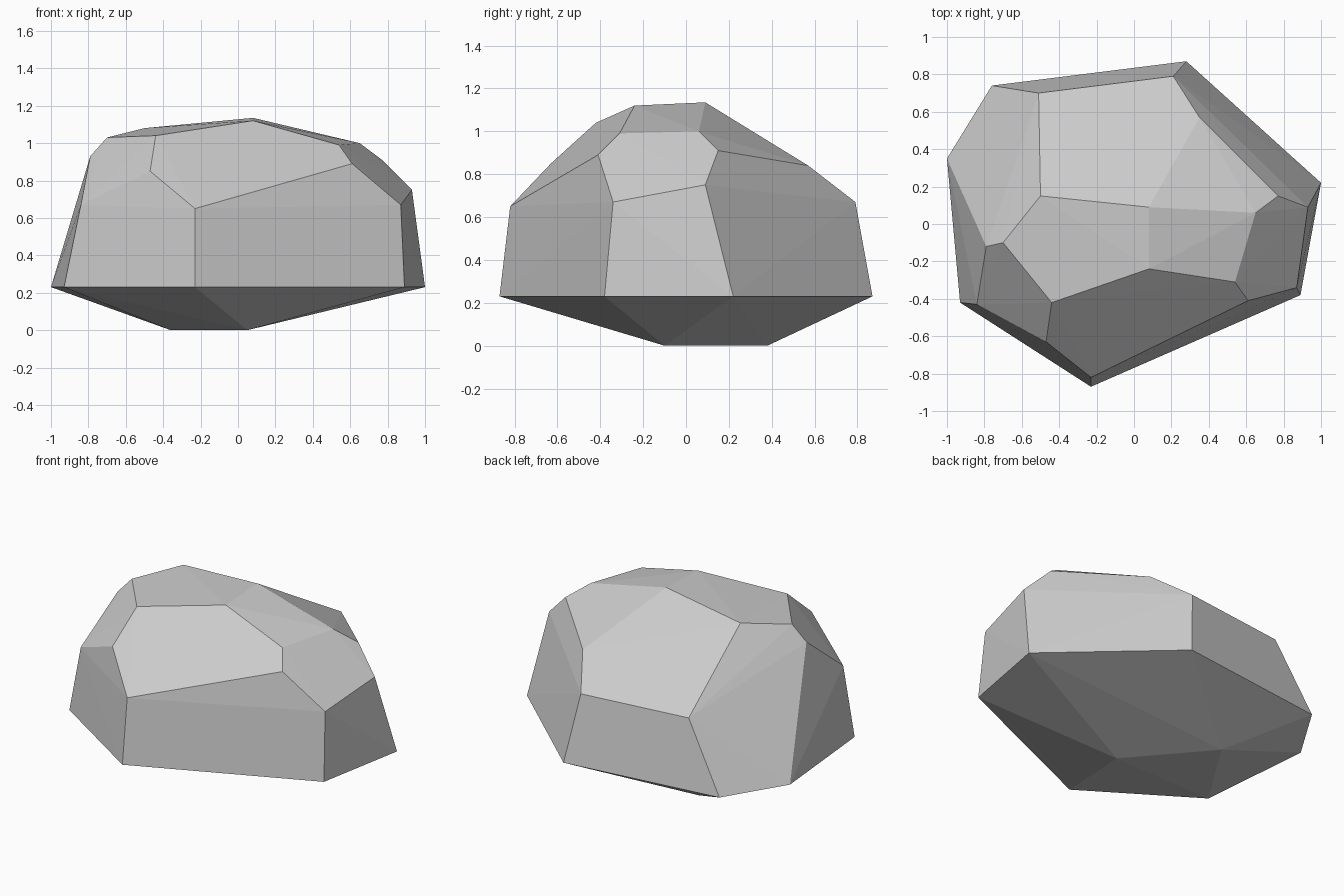
import bpy
import bmesh

# Remove the default cube
default_cube = bpy.data.objects.get("Cube")
if default_cube:
    bpy.data.objects.remove(default_cube, do_unlink=True)


def make_material(name, colour):
    material = bpy.data.materials.new(name)
    material.use_nodes = True
    material.diffuse_color = colour
    shader = material.node_tree.nodes["Principled BSDF"]
    shader.inputs["Base Color"].default_value = colour
    shader.inputs["Roughness"].default_value = 1
    return material


def ring(height, outline):
    """Lift a flat outline to one height."""
    return [(x, y, height) for x, y in outline]


# Underside: a short keel
keel = ring(0, [(.05, -.1), (-.36, .38)])

# Widest outline of the boulder
waist = ring(.23, [(-1, .35), (-.76, .74), (.28, .87), (1, .22),
                   (.89, -.38), (-.23, -.87), (-.93, -.42)])

# Upper corners of the steep side facets
shoulder = ring(.67, [(-.51, .7), (.21, .79), (.87, -.34), (-.84, -.43)])
shoulder += [(-.23, -.82, .65), (.93, .09, .75)]

# Sloping facets between the sides and the crown
slope = [(.35, .57, .84), (.77, .15, .91), (.61, -.41, .89),
         (-.47, -.63, .85), (-.79, -.12, .93)]

# Crown corners and the peak
crown = [(-.7, -.1, 1.03), (-.44, -.42, 1.04), (-.5, .15, 1.08),
         (.54, -.31, .99), (.65, .06, 1), (.08, -.24, 1.12),
         (.08, .09, 1.135)]


def build_boulder(name, corners, material):
    """Wrap flat facets tightly around the corner points."""
    bm = bmesh.new()
    for corner in corners:
        bm.verts.new(corner)
    bmesh.ops.convex_hull(bm, input=bm.verts[:])
    loose = [v for v in bm.verts if not v.link_faces]
    bmesh.ops.delete(bm, geom=loose, context="VERTS")
    bmesh.ops.recalc_face_normals(bm, faces=bm.faces[:])
    for face in bm.faces:
        face.smooth = False
    mesh = bpy.data.meshes.new(name)
    bm.to_mesh(mesh)
    bm.free()
    mesh.materials.append(material)
    boulder = bpy.data.objects.new(name, mesh)
    bpy.context.collection.objects.link(boulder)
    return boulder


stone_grey = make_material("stone_grey", (.6, .6, .6, 1))
build_boulder("boulder", keel + waist + shoulder + slope + crown, stone_grey)
